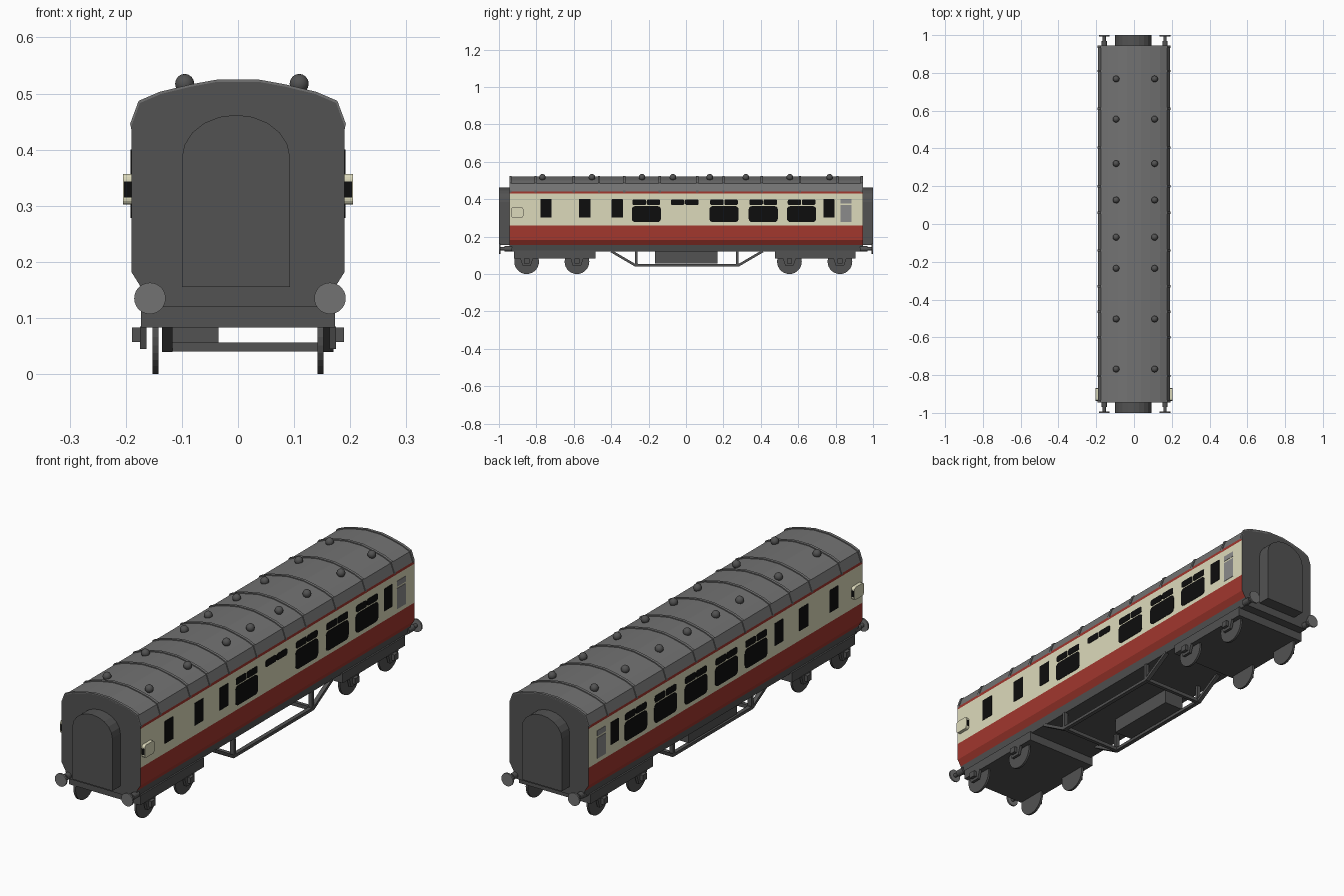
import bpy, bmesh, math
from mathutils import Vector, Matrix

if "Cube" in bpy.data.objects:
    bpy.data.objects.remove(bpy.data.objects["Cube"])


def material(name, r, g, b):
    m = bpy.data.materials.new(name)
    m.diffuse_color = (r, g, b, 1)
    m.use_nodes = True
    m.node_tree.nodes["Principled BSDF"].inputs["Base Color"].default_value = m.diffuse_color
    return m


RED = material("red paint", 0.36, 0.038, 0.027)
CREAM = material("cream paint", 0.72, 0.70, 0.50)
ROOF = material("roof grey", 0.17, 0.17, 0.17)
DARK = material("dark grey", 0.085, 0.085, 0.085)
BLACK = material("window black", 0.004, 0.004, 0.004)
PALE = material("frosted grey", 0.26, 0.26, 0.26)


def finish(name, bm, *mats):
    bmesh.ops.recalc_face_normals(bm, faces=bm.faces)
    me = bpy.data.meshes.new(name)
    bm.to_mesh(me)
    bm.free()
    for m in mats:
        me.materials.append(m)
    ob = bpy.data.objects.new(name, me)
    bpy.context.collection.objects.link(ob)
    return ob


def prism(name, pts, axis, a, b, mat):
    """Extrude a 2D outline along x (outline y,z) or y (outline x,z)."""
    bm = bmesh.new()
    put = (lambda p, t: (t, p[0], p[1])) if axis == 'x' else (lambda p, t: (p[0], t, p[1]))
    v0 = [bm.verts.new(put(p, a)) for p in pts]
    v1 = [bm.verts.new(put(p, b)) for p in pts]
    bm.faces.new(v0)
    bm.faces.new(v1)
    n = len(pts)
    for i in range(n):
        j = (i + 1) % n
        bm.faces.new((v0[i], v0[j], v1[j], v1[i]))
    return finish(name, bm, mat)


def box(name, x, y, z, mat):
    pts = [(x[0], z[0]), (x[1], z[0]), (x[1], z[1]), (x[0], z[1])]
    return prism(name, pts, 'y', y[0], y[1], mat)


def rounded(a, b, c, d, r, n=4):
    """Rounded rectangle outline from a..b across and c..d up."""
    pts = []
    for k, (cx, cy) in enumerate([(b - r, d - r), (a + r, d - r), (a + r, c + r), (b - r, c + r)]):
        for i in range(n + 1):
            t = math.pi / 2 * (k + i / n)
            pts.append((cx + r * math.cos(t), cy + r * math.sin(t)))
    return pts


def cylinder(name, centre, r, depth, axis, mat, seg=24):
    bm = bmesh.new()
    rot = Matrix.Rotation(math.pi / 2, 4, 'Y' if axis == 'x' else 'X')
    bmesh.ops.create_cone(bm, cap_ends=True, segments=seg, radius1=r, radius2=r, depth=depth,
                          matrix=Matrix.Translation(centre) @ rot)
    return finish(name, bm, mat)


def bar(name, x, p, q, w, h, mat):
    """Straight bar in the y-z plane from p to q."""
    d = (Vector(q) - Vector(p)).normalized()
    n = Vector((-d.y, d.x)) * h / 2
    p, q = Vector(p), Vector(q)
    return prism(name, [p - n, q - n, q + n, p + n], 'x', x - w / 2, x + w / 2, mat)


# Body shell: one cross-section, faces coloured by height
side = [(0.165, 0.12), (0.173, 0.155), (0.19, 0.182), (0.19, 0.26), (0.19, 0.43), (0.19, 0.442)]
roof = [(0.19, 0.442), (0.175, 0.483), (0.138, 0.499), (0.085, 0.512), (0.036, 0.521)]
half = side + roof[1:]
L = 0.945
body = prism("coach_body", half + [(-x, z) for x, z in reversed(half)], 'y', -L, L, DARK)
for m in (RED, CREAM, ROOF):
    body.data.materials.append(m)
for f in body.data.polygons:
    z = f.center.z
    if abs(f.normal.y) > 0.9 or z < 0.156:
        f.material_index = 0
    elif z < 0.26 or 0.43 < z < 0.442:
        f.material_index = 1
    elif z < 0.43:
        f.material_index = 2
    else:
        f.material_index = 3

# Roof ribs: thin bands following the roof outline
outer = [(x * 1.012, z + 0.004) for x, z in roof]
band = outer + [(-x, z) for x, z in reversed(outer)] + [(-x, z - 0.006) for x, z in roof] \
    + [(x, z - 0.006) for x, z in reversed(roof)]
for y in (-0.939, -0.805, -0.6, -0.465, -0.33, -0.14, 0.06, 0.2, 0.405, 0.61, 0.81, 0.939):
    prism("roof_rib", band, 'y', y - 0.006, y + 0.006, ROOF)

# Roof ventilators
for y in (-0.768, -0.503, -0.235, -0.07, 0.127, 0.32, 0.555, 0.768):
    for x in (-0.095, 0.109):
        bm = bmesh.new()
        bmesh.ops.create_uvsphere(bm, u_segments=14, v_segments=8, radius=0.0175,
                                  matrix=Matrix.Translation((x, y, 0.5175)))
        vent = finish("roof_ventilator", bm, DARK)
        vent.data.shade_smooth()

# Windows, as thin plates on each side
for s in (-1, 1):
    xa, xb = s * 0.187, s * 0.1915

    def pane(name, a, b, c, d, r, mat=BLACK):
        prism(name, rounded(a, b, c, d, r), 'x', xa, xb, mat)

    for a, b in ((-0.778, -0.718), (-0.573, -0.51), (-0.398, -0.338), (0.735, 0.793)):
        pane("narrow_window", a, b, 0.302, 0.4, 0.002)
    for c in (-0.212, -0.007, 0.203, 0.413, 0.618):
        if not (s > 0 and c == -0.007):   # washroom side has only the top panes
            pane("large_window", c - 0.078, c + 0.078, 0.278, 0.363, 0.018)
        pane("top_pane", c - 0.074, c - 0.002, 0.369, 0.399, 0.008)
        pane("top_pane", c + 0.002, c + 0.074, 0.369, 0.399, 0.008)
    pane("frosted_window", 0.825, 0.885, 0.278, 0.368, 0.002, PALE)
    pane("frosted_top_pane", 0.825, 0.885, 0.376, 0.4, 0.002, PALE)

    # Guard's side lookout with a small window facing each way
    prism("side_lookout", rounded(-0.935, -0.87, 0.302, 0.357, 0.01), 'x', s * 0.185, s * 0.205, CREAM)
    for y in (-0.935, -0.87):
        x = sorted((s * 0.19, s * 0.203))
        box("lookout_window", x, (y - 0.001, y + 0.001), (0.315, 0.343), BLACK)

# Gangway connections: arched outline with a chamfered outer rim
arch = [(-0.1, 0.155), (0.093, 0.155), (0.093, 0.385)]
for i in range(1, 10):
    t = math.pi * i / 10
    arch.append((-0.0035 + 0.0965 * math.cos(t), 0.385 + 0.077 * math.sin(t)))
arch.append((-0.1, 0.385))
for s in (-1, 1):
    prism("gangway", arch, 'y', s * 0.94, s * 1.0, DARK)

    # Buffers
    for x in (-0.157, 0.164):
        cylinder("buffer_sleeve", (x, s * 0.95, 0.135), 0.014, 0.04, 'y', DARK, 16)
        cylinder("buffer_rod", (x, s * 0.97, 0.135), 0.009, 0.05, 'y', DARK, 12)
        cylinder("buffer_head", (x, s * 0.9965, 0.135), 0.028, 0.007, 'y', ROOF, 28)

# Bogies with wheels, horn guides and axle boxes
for y0, y1, wheels in ((-0.92, -0.483, (-0.852, -0.583)), (0.475, 0.905, (0.553, 0.823))):
    box("bogie_frame", (-0.173, 0.173), (y0, y1), (0.083, 0.125), DARK)
    for y in wheels:
        for s in (-1, 1):
            cylinder("wheel", (s * 0.147, y, 0.066), 0.066, 0.01, 'x', DARK, 28)
            horn = [(y - 0.035, 0.085), (y - 0.022, 0.045), (y + 0.022, 0.045), (y + 0.035, 0.085)]
            prism("horn_guide", horn, 'x', s * 0.163, s * 0.175, DARK)
            box("axle_box", sorted((s * 0.174, s * 0.189)), (y - 0.014, y + 0.014), (0.057, 0.083), DARK)

# Truss rods with posts and cross beams
for x in (-0.126, 0.161):
    path = [(-0.4, 0.122), (-0.27, 0.046), (0.28, 0.046), (0.41, 0.122)]
    for p, q in zip(path, path[1:]):
        bar("truss_rod", x, p, q, 0.018, 0.013, DARK)
    for y in (-0.265, 0.275):
        bar("truss_post", x, (y, 0.04), (y, 0.122), 0.018, 0.014, DARK)
for y in (-0.265, 0.275):
    box("truss_cross_beam", (-0.13, 0.165), (y - 0.008, y + 0.008), (0.04, 0.056), DARK)

# Battery box below the floor
box("battery_box", (-0.13, -0.035), (-0.165, 0.168), (0.056, 0.125), DARK)
